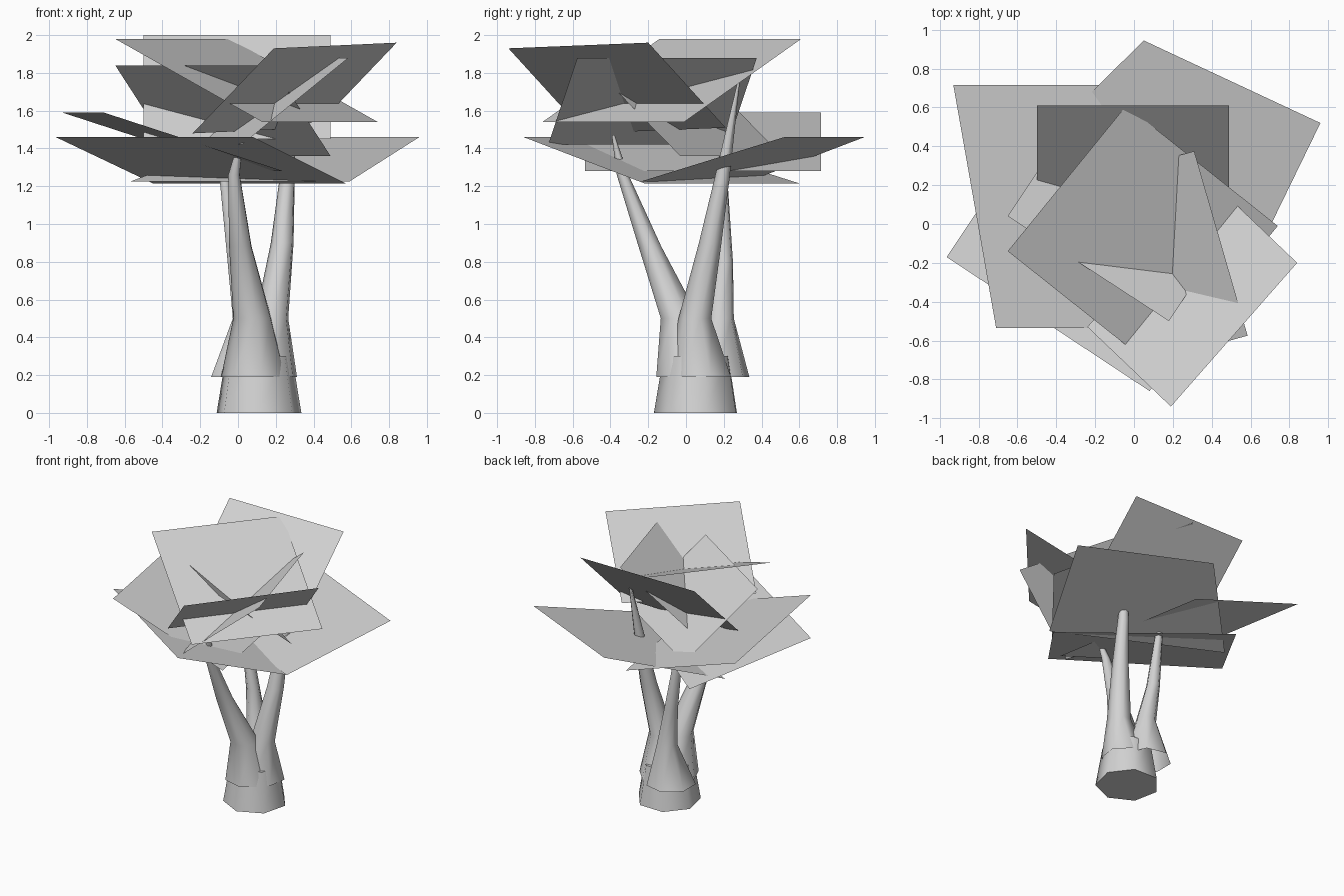
import bpy, math
from mathutils import Vector

cube = bpy.data.objects.get("Cube")
if cube:
    bpy.data.objects.remove(cube)

grey = bpy.data.materials.new("light_grey")
grey.use_nodes = True
grey.diffuse_color = (0.65, 0.65, 0.65, 1)
grey.node_tree.nodes["Principled BSDF"].inputs["Base Color"].default_value = (0.65, 0.65, 0.65, 1)


def add_mesh(name, verts, faces, smooth=False):
    mesh = bpy.data.meshes.new(name)
    mesh.from_pydata(verts, [], faces)
    mesh.materials.append(grey)
    obj = bpy.data.objects.new(name, mesh)
    bpy.context.collection.objects.link(obj)
    if smooth:
        for poly in mesh.polygons:
            poly.use_smooth = len(poly.vertices) == 4
    return obj


def tube(name, stations, sides=7, turn=0.0, cap=False):
    """Skin horizontal rings along stations of (x, y, z, radius)."""
    verts, faces = [], []
    for x, y, z, r in stations:
        for i in range(sides):
            a = turn + math.tau * i / sides
            verts.append((x + r * math.cos(a), y + r * math.sin(a), z))
    for k in range(len(stations) - 1):
        for i in range(sides):
            j = (i + 1) % sides
            low, high = k * sides, (k + 1) * sides
            faces.append((low + i, low + j, high + j, high + i))
    last = (len(stations) - 1) * sides
    faces.append(tuple(range(last, last + sides)))
    if cap:
        faces.append(tuple(reversed(range(sides))))
    return add_mesh(name, verts, faces, smooth=True)


def leaf(name, a, b, c, d=None):
    """Flat four-sided sheet; a missing corner completes a parallelogram."""
    a, b, c = Vector(a), Vector(b), Vector(c)
    d = Vector(d) if d else a + c - b
    # Keep the upper side as the face front
    order = (0, 1, 2, 3) if (b - a).cross(c - b).z > 0 else (3, 2, 1, 0)
    return add_mesh(name, [a, b, c, d], [order])


# Trunk stump
tube("trunk", [(0.11, 0.06, 0, 0.23), (0.11, 0.06, 0.3, 0.18)], turn=0.2, cap=True)

# Three flared branches rising out of the stump
tube("front_branch", [(0.09, 0.02, 0.19, 0.18), (0.08, -0.03, 0.5, 0.105),
                      (0.015, -0.19, 0.88, 0.062), (-0.02, -0.335, 1.26, 0.032),
                      (0.02, -0.385, 1.47, 0.008)], turn=0.4)
tube("back_branch", [(0.02, 0.16, 0.19, 0.18), (0.04, 0.18, 0.5, 0.075),
                     (-0.01, 0.2, 0.8, 0.05), (-0.075, 0.19, 1.27, 0.028),
                     (-0.09, 0.19, 1.4, 0.008)])
tube("left_branch", [(0.15, 0.08, 0.19, 0.17), (0.18, 0.05, 0.5, 0.09),
                     (0.235, 0.13, 0.9, 0.062), (0.26, 0.19, 1.23, 0.042),
                     (0.3, 0.28, 1.76, 0.006)], turn=0.3)

# Large lower leaves
leaf("back_lower_leaf", (0.05, 0.945, 1.46), (0.96, 0.52, 1.46),
     (0.59, -0.24, 1.225), (-0.57, 0.33, 1.225))
leaf("front_lower_leaf", (-0.965, -0.17, 1.46), (0.08, -0.86, 1.46),
     (0.57, -0.22, 1.215), (-0.45, 0.6, 1.215))
leaf("right_lower_leaf", (-0.93, 0.715, 1.59), (-0.71, -0.535, 1.59), (0.24, -0.535, 1.28))

# Upper leaves
leaf("front_upper_leaf", (-0.24, -0.53, 1.48), (0.19, -0.94, 1.93), (0.84, -0.2, 1.96))
leaf("top_leaf", (0.74, -0.01, 1.54), (-0.04, 0.61, 1.98), (-0.65, -0.14, 1.98))
leaf("back_upper_leaf", (-0.5, 0.61, 2.0), (0.49, 0.61, 2.0), (0.49, 0.03, 1.45))
leaf("right_upper_leaf", (-0.65, 0.04, 1.84), (0.18, -0.5, 1.84), (0.49, -0.03, 1.36))
leaf("left_upper_leaf", (0.31, 0.375, 1.88), (0.585, -0.575, 1.88), (0.02, -0.73, 1.42))
